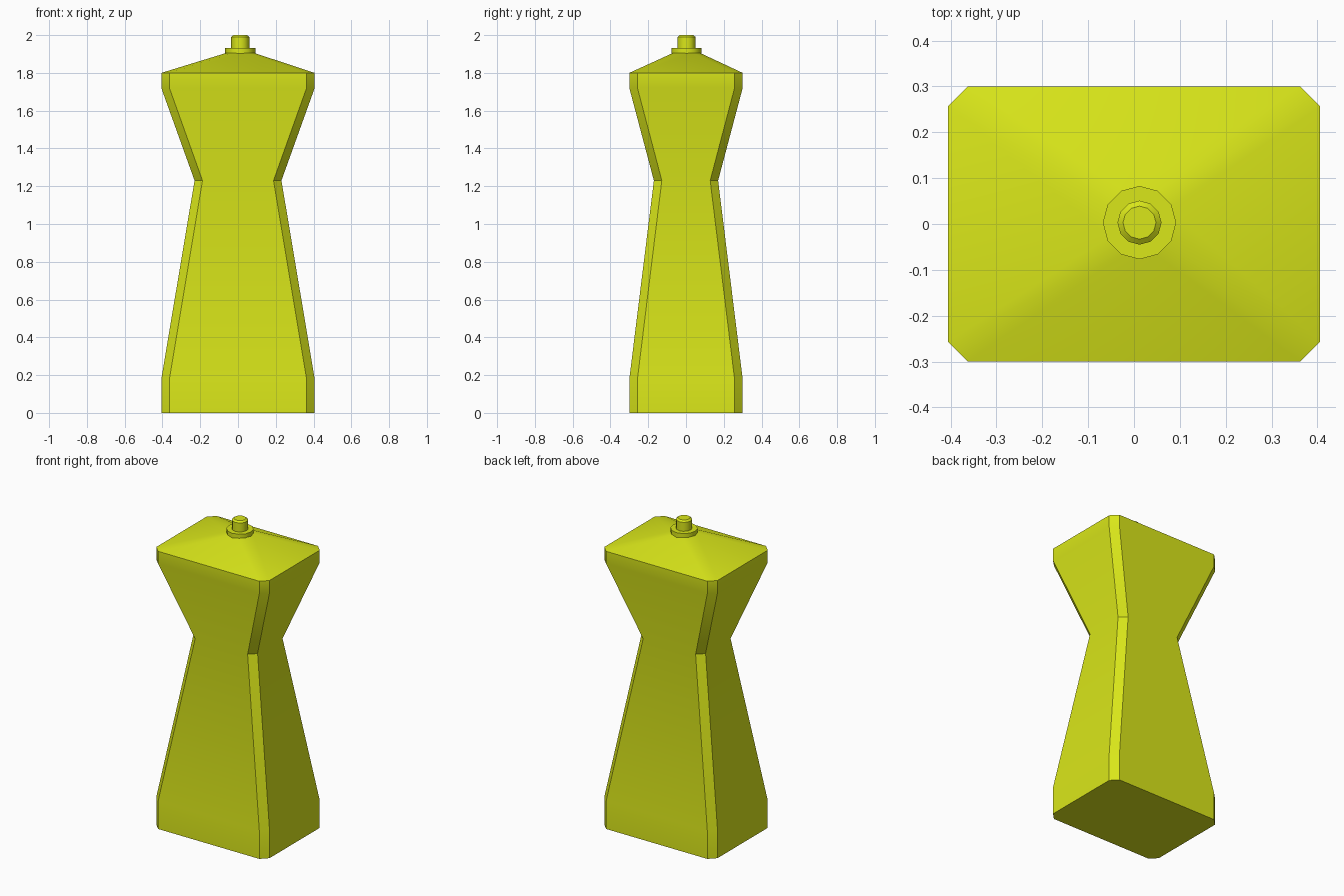
import bpy, bmesh, math

if "Cube" in bpy.data.objects:
    bpy.data.objects.remove(bpy.data.objects["Cube"])

mat = bpy.data.materials.new("yellow_green")
mat.diffuse_color = (0.7, 0.8, 0.01, 1)
mat.use_nodes = True
mat.node_tree.nodes["Principled BSDF"].inputs["Base Color"].default_value = mat.diffuse_color


def loft(name, rings):
    """Skin a stack of equal-count rings and cap both ends."""
    bm = bmesh.new()
    loops = [[bm.verts.new(p) for p in ring] for ring in rings]
    n = len(loops[0])
    for a, b in zip(loops, loops[1:]):
        for i in range(n):
            j = (i + 1) % n
            bm.faces.new((a[i], a[j], b[j], b[i]))
    bm.faces.new(loops[0][::-1])
    bm.faces.new(loops[-1])
    bmesh.ops.recalc_face_normals(bm, faces=bm.faces)
    mesh = bpy.data.meshes.new(name)
    bm.to_mesh(mesh)
    bm.free()
    obj = bpy.data.objects.new(name, mesh)
    bpy.context.collection.objects.link(obj)
    mesh.materials.append(mat)
    bpy.ops.object.select_all(action='DESELECT')
    obj.select_set(True)
    bpy.context.view_layer.objects.active = obj
    bpy.ops.object.shade_smooth_by_angle(angle=math.radians(35))
    return obj


def chamfered(z, hx, hy, c, ox=0, oy=0):
    pts = [(hx, -hy + c), (hx, hy - c), (hx - c, hy), (-hx + c, hy),
           (-hx, hy - c), (-hx, -hy + c), (-hx + c, -hy), (hx - c, -hy)]
    return [(x + ox, y + oy, z) for x, y in pts]


def circle(z, r, n=12):
    return [(0.012 + r * math.cos(2 * math.pi * i / n),
             0.003 + r * math.sin(2 * math.pi * i / n), z) for i in range(n)]


# Waisted body with chamfered corners and a low hipped top
loft("body", [
    chamfered(0, 0.406, 0.30, 0.043),
    chamfered(0.18, 0.406, 0.30, 0.043),
    chamfered(1.23, 0.23, 0.17, 0.042),
    chamfered(1.72, 0.406, 0.30, 0.043),
    chamfered(1.80, 0.406, 0.30, 0.043),
    chamfered(1.908, 0.066, 0.066, 0.035, 0.012, 0.003),
])

# Collar disc
loft("collar", [circle(1.90, 0.08), circle(1.932, 0.08)])

# Knob with a bevelled top
loft("knob", [circle(1.93, 0.048), circle(1.99, 0.048), circle(2.0, 0.036)])
